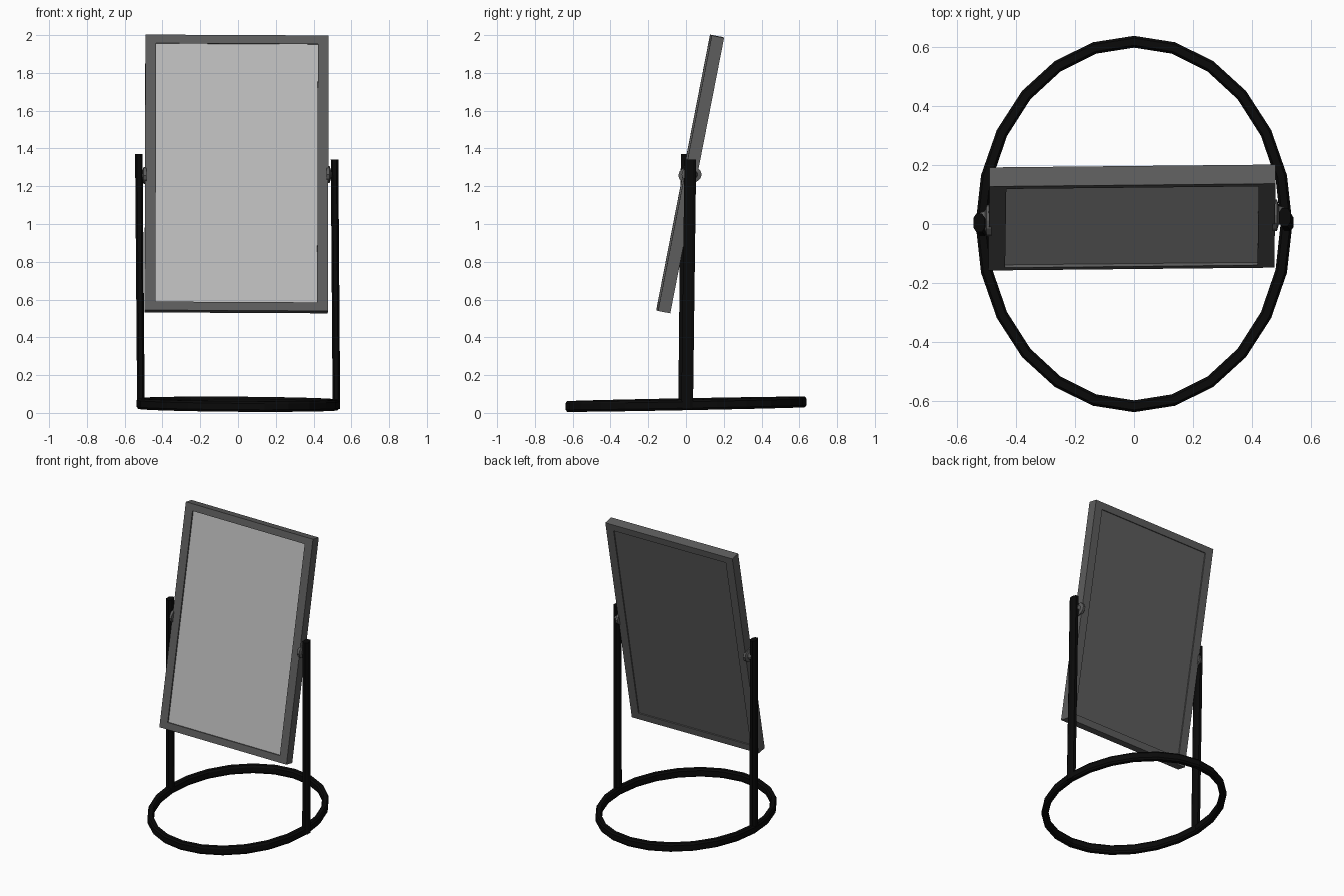
import bpy, bmesh
from math import sin, cos, pi, radians
from mathutils import Vector, Matrix, Euler

if "Cube" in bpy.data.objects:
    bpy.data.objects.remove(bpy.data.objects["Cube"])


def material(name, v):
    m = bpy.data.materials.new(name)
    m.diffuse_color = (v, v, v, 1)
    m.use_nodes = True
    m.node_tree.nodes["Principled BSDF"].inputs["Base Color"].default_value = m.diffuse_color
    return m


BLACK = material("black_metal", 0.003)
DARK = material("dark_frame", 0.11)
GLASS = material("mirror_glass", 0.5)


def finish(name, bm, mat, matrix=None):
    bmesh.ops.recalc_face_normals(bm, faces=bm.faces)
    me = bpy.data.meshes.new(name)
    bm.to_mesh(me)
    bm.free()
    me.materials.append(mat)
    ob = bpy.data.objects.new(name, me)
    bpy.context.collection.objects.link(ob)
    if matrix:
        ob.matrix_world = matrix
    return ob


def octagon(a, b, k):
    # chamfered rectangle, half sizes a and b, k = flat fraction
    return [(a, -b*k), (a, b*k), (a*k, b), (-a*k, b),
            (-a, b*k), (-a, -b*k), (-a*k, -b), (a*k, -b)]


def loft(name, rings, mat, closed=False, matrix=None):
    bm = bmesh.new()
    vs = [[bm.verts.new(p) for p in r] for r in rings]
    n, m = len(vs), len(vs[0])
    for i in range(n if closed else n - 1):
        a, b = vs[i], vs[(i + 1) % n]
        for j in range(m):
            k = (j + 1) % m
            bm.faces.new((a[j], a[k], b[k], b[j]))
    if not closed:
        bm.faces.new(vs[0])
        bm.faces.new(vs[-1])
    return finish(name, bm, mat, matrix)


# oval floor ring, slightly out of level
N = 24
rings = []
for i in range(N):
    t = 2*pi*i/N
    ring = []
    for r, h in octagon(0.02, 0.028, 0.6):
        x, y = (0.517 + r)*cos(t), (0.618 + r)*sin(t)
        ring.append((x, y, 0.046 + h + 0.019*y - 0.007*x))
    rings.append(ring)
loft("base_ring", rings, BLACK, closed=True)

# two uprights
for name, lo, hi in (("left_post", (-0.514, -0.01, 0.03), (-0.525, 0.004, 1.37)),
                     ("right_post", (0.521, 0.006, 0.02), (0.511, 0.023, 1.342))):
    loft(name, [[Vector(p) + Vector((x, y, 0)) for x, y in octagon(0.02, 0.031, 0.5)]
                for p in (lo, hi)], BLACK)

# tilted mirror frame: square-section picture frame
tilt = (Matrix.Translation((-0.0075, 0.022, 1.265)) @
        Euler((radians(-11.05), 0.005, 0.01)).to_matrix().to_4x4())
W, H, T = 0.485, 0.743, 0.033
w, h = W - 0.057, H - 0.046


def corner(sx, sz):
    return [(sx*W, -T, sz*H), (sx*W, T, sz*H), (sx*w, T, sz*h), (sx*w, -T, sz*h)]


loft("mirror_frame", [corner(*s) for s in ((-1, -1), (1, -1), (1, 1), (-1, 1))],
     DARK, closed=True, matrix=tilt)


# glass and backing board set into the frame
def slab(name, y0, y1, mat):
    loft(name, [[(-w, y, -h), (w, y, -h), (w, y, h), (-w, y, h)] for y in (y0, y1)],
         mat, matrix=tilt)


slab("mirror_glass", -T + 0.01, -T + 0.02, GLASS)
slab("backing_board", -T + 0.021, T - 0.008, DARK)

# pivot knobs and pins between frame and posts
for name, s, c in (("left_pivot", -1, (-0.489, 0.012, 1.257)),
                   ("right_pivot", 1, (0.474, 0.03, 1.262))):
    def disc(x, r, n=12):
        return [Vector(c) + Vector((s*x, 0.053*r*cos(2*pi*j/n), 0.044*r*sin(2*pi*j/n)))
                for j in range(n)]
    loft(name, [disc(-0.005, 1), disc(0.011, 1), disc(0.017, 0.6), disc(0.035, 0.5)], DARK)
